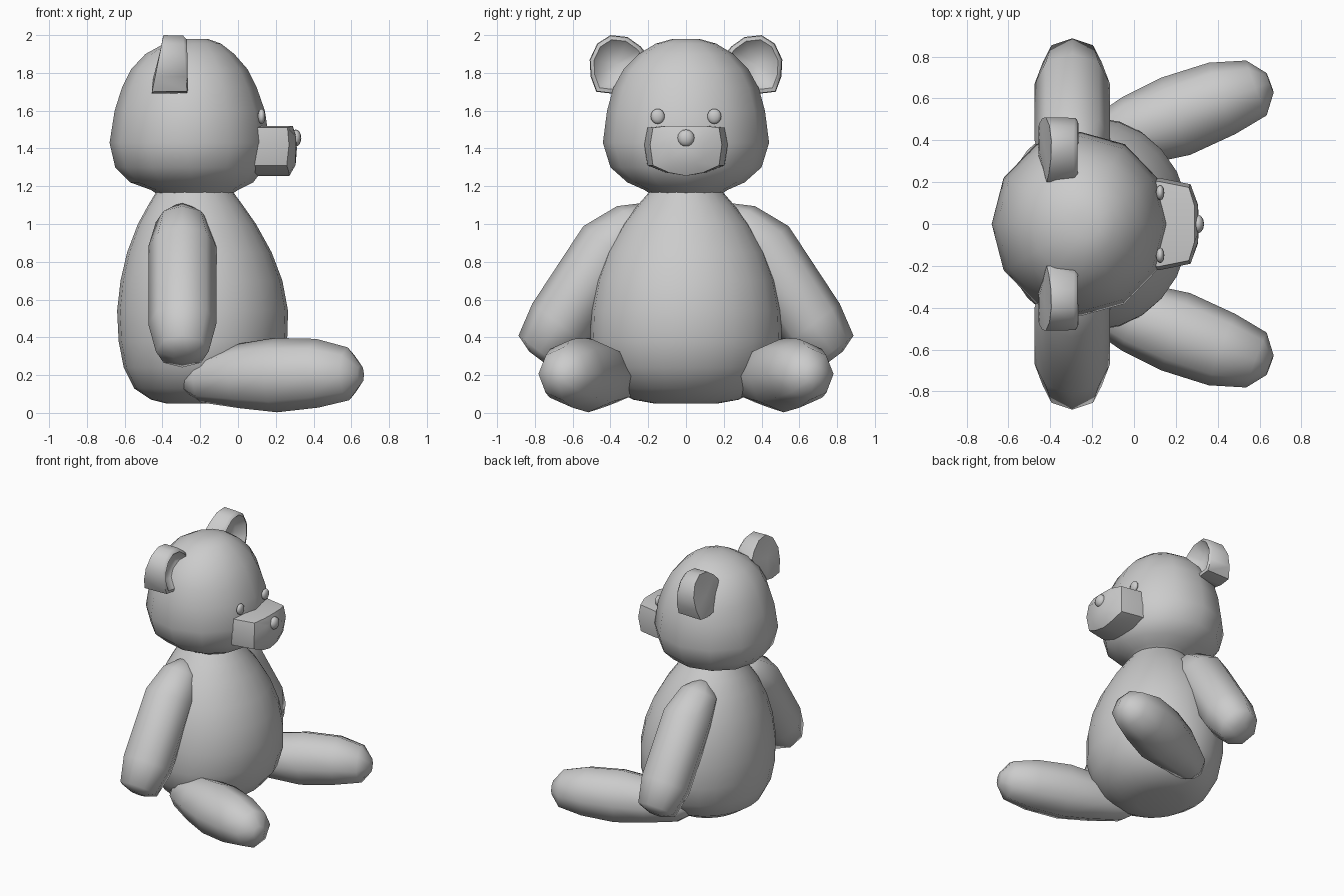
import bpy, bmesh, math
from mathutils import Vector

if "Cube" in bpy.data.objects:
    bpy.data.objects.remove(bpy.data.objects["Cube"])


def loft(name, rings, caps=(True, True), mirror=False, angle=60):
    """Skin a list of equal-length rings of points, optionally mirrored in y."""
    bm = bmesh.new()
    vs = [[bm.verts.new(p) for p in r] for r in rings]
    n = len(vs[0])
    for a, b in zip(vs, vs[1:]):
        for i in range(n):
            j = (i + 1) % n
            bm.faces.new((a[i], a[j], b[j], b[i]))
    for ring, use in ((vs[0], caps[0]), (vs[-1], caps[1])):
        if use:
            c = bm.verts.new(sum((v.co for v in ring), Vector()) / n if use is True else use)
            for i in range(n):
                bm.faces.new((ring[i], ring[(i + 1) % n], c))
    bmesh.ops.recalc_face_normals(bm, faces=bm.faces)
    me = bpy.data.meshes.new(name)
    bm.to_mesh(me)
    bm.free()
    ob = bpy.data.objects.new(name, me)
    bpy.context.collection.objects.link(ob)
    finish(ob, mirror, angle)
    return ob


def finish(ob, mirror=False, angle=60):
    bpy.ops.object.select_all(action='DESELECT')
    ob.select_set(True)
    bpy.context.view_layer.objects.active = ob
    bpy.ops.object.shade_smooth_by_angle(angle=math.radians(angle))
    if mirror:
        ob.modifiers.new("mirror", 'MIRROR').use_axis = (False, True, False)


def stack(profile, sides):
    """Elliptical rings from (z, back x, front x, half width)."""
    out = []
    for z, x0, x1, w in profile:
        c, r = (x0 + x1) / 2, (x1 - x0) / 2
        out.append([(c + r * math.cos(t), w * math.sin(t), z)
                    for t in (2 * math.pi * i / sides for i in range(sides))])
    return out


def limb(name, path, sides=8):
    """Tapered tube from (x, y, z, radius), all rings square to the whole axis."""
    d = (Vector(path[-1][:3]) - Vector(path[0][:3])).normalized()
    ref = Vector((1, 0, 0)) if abs(d.x) < 0.5 else Vector((0, 0, 1))
    u = (ref - d * ref.dot(d)).normalized()
    v = d.cross(u)
    rings = [[Vector((x, y, z)) + r * (u * math.cos(t) + v * math.sin(t))
              for t in (2 * math.pi * i / sides for i in range(sides))]
             for x, y, z, r in path]
    return loft(name, rings, mirror=True)


def ball(name, loc, size, mirror=False):
    bm = bmesh.new()
    bmesh.ops.create_uvsphere(bm, u_segments=12, v_segments=8, radius=1)
    for v in bm.verts:
        v.co = Vector(a * s + l for a, s, l in zip(v.co, size, loc))
    me = bpy.data.meshes.new(name)
    bm.to_mesh(me)
    bm.free()
    ob = bpy.data.objects.new(name, me)
    bpy.context.collection.objects.link(ob)
    finish(ob, mirror)


# Torso, open at the neck
loft("torso", stack([
    (0.05, -0.38, -0.08, 0.17), (0.07, -0.46, 0.02, 0.28), (0.13, -0.55, 0.13, 0.39),
    (0.24, -0.605, 0.22, 0.475), (0.38, -0.632, 0.26, 0.507), (0.54, -0.64, 0.265, 0.502),
    (0.70, -0.622, 0.235, 0.474), (0.85, -0.587, 0.178, 0.42), (1.0, -0.53, 0.095, 0.335),
    (1.1, -0.475, 0.025, 0.255), (1.175, -0.43, -0.03, 0.19)], 24), (True, False))

# Head, open at the neck
loft("head", stack([
    (1.16, -0.43, -0.03, 0.19), (1.18, -0.46, 0.0, 0.22), (1.22, -0.57, 0.08, 0.31),
    (1.30, -0.65, 0.14, 0.40), (1.43, -0.68, 0.168, 0.44), (1.60, -0.653, 0.142, 0.418),
    (1.72, -0.615, 0.10, 0.385), (1.82, -0.565, 0.05, 0.33), (1.90, -0.49, -0.02, 0.25),
    (1.955, -0.39, -0.09, 0.16), (1.98, -0.29, -0.16, 0.07)], 12), (False, True))

# Muzzle: half outline mirrored to a full ring, tapering to a blunt tip
half = [(0.09, 1.52), (0.175, 1.51), (0.19, 1.42), (0.175, 1.31), (0.09, 1.272)]
front = [0.288, 0.262, 0.27, 0.258, 0.27]
outline = ([(0, 1.52, 0.29)] + [(y, z, x) for (y, z), x in zip(half, front)] + [(0, 1.255, 0.272)]
           + [(-y, z, x) for (y, z), x in reversed(list(zip(half, front)))])
loft("muzzle", [[(0.0, y * 1.18, z) for y, z, x in outline],
                [(0.12, y * 1.16, z) for y, z, x in outline],
                [(x, y, z) for y, z, x in outline],
                [(0.305, y * 0.5, 1.40 + (z - 1.40) * 0.6) for y, z, x in outline]],
     (True, (0.312, 0, 1.40)), angle=45)

# Nose and eyes
ball("nose", (0.305, 0, 1.455), (0.03, 0.045, 0.045))
ball("eye", (0.125, 0.15, 1.57), (0.02, 0.037, 0.04), True)

# Ears: thick rim with a dished front
rim = [(0.20, 1.89), (0.24, 1.94), (0.31, 1.99), (0.40, 2.0), (0.47, 1.955), (0.51, 1.87),
       (0.505, 1.78), (0.475, 1.70), (0.39, 1.69), (0.32, 1.70)]


def ear_ring(scale, x_top, x_low):
    cy, cz = 0.36, 1.84
    return [(x_top + (x_low - x_top) * (2 - z) / 0.3, cy + (y - cy) * scale, cz + (z - cz) * scale)
            for y, z in rim]


loft("ear", [ear_ring(0.5, -0.41, -0.45), ear_ring(1, -0.395, -0.455),
             ear_ring(0.98, -0.29, -0.27), ear_ring(0.85, -0.27, -0.265),
             ear_ring(0.5, -0.33, -0.33)], mirror=True)

# Arms and legs
limb("arm", [(-0.295, 0.20, 1.08, 0.05), (-0.295, 0.254, 1.01, 0.14), (-0.295, 0.40, 0.88, 0.18),
             (-0.295, 0.67, 0.47, 0.18), (-0.295, 0.775, 0.325, 0.14), (-0.295, 0.79, 0.295, 0.05)])
limb("leg", [(-0.29, 0.325, 0.17, 0.05), (-0.20, 0.365, 0.175, 0.12), (0.0, 0.445, 0.195, 0.17),
             (0.20, 0.515, 0.2, 0.197), (0.42, 0.60, 0.21, 0.182), (0.585, 0.65, 0.207, 0.14),
             (0.65, 0.675, 0.205, 0.05)])
